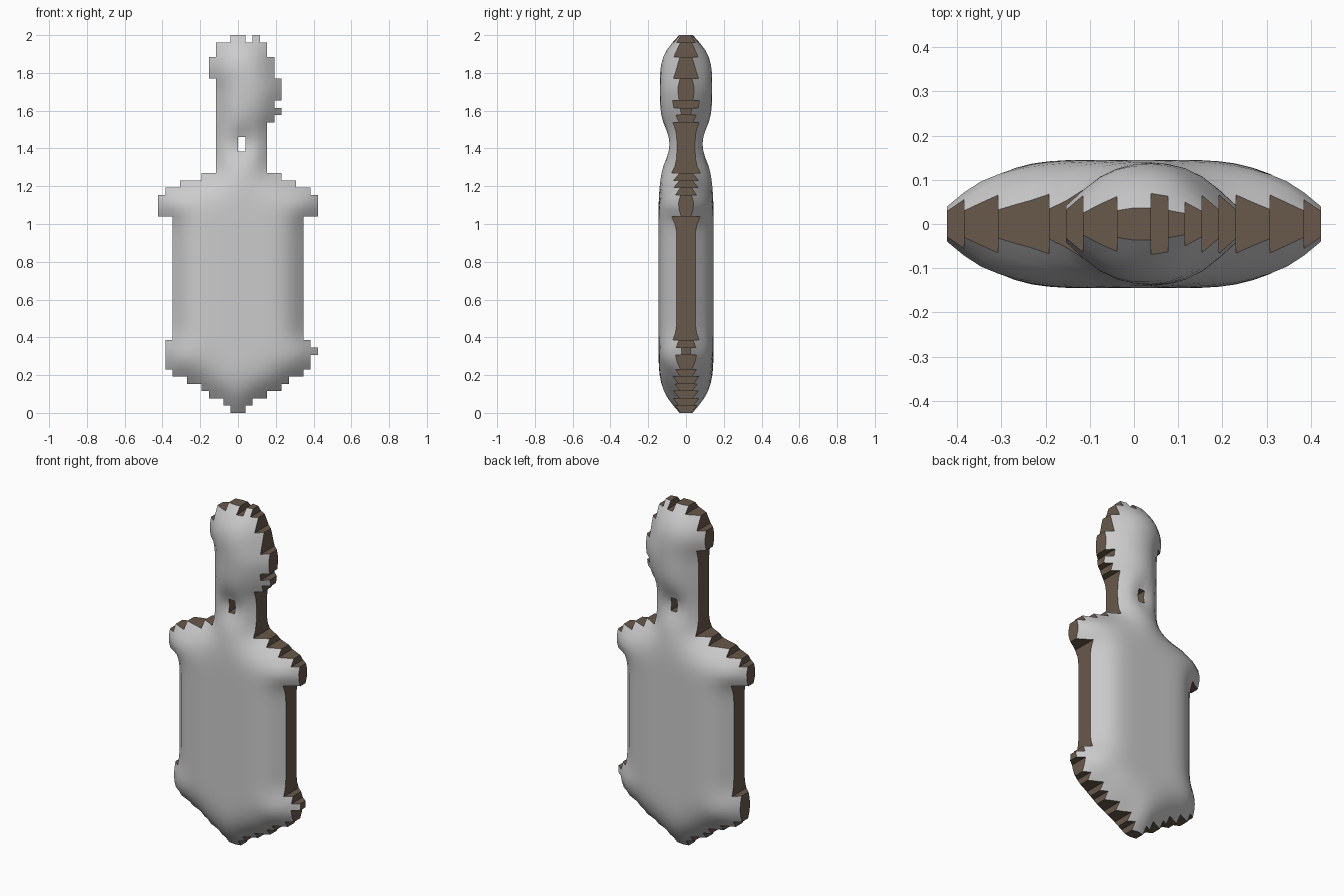
import bpy, math

if "Cube" in bpy.data.objects:
    bpy.data.objects.remove(bpy.data.objects["Cube"])

C = 2 / 52          # cell size of the stepped outline
T, D = 0.145, 5     # half thickness at the middle, bevel width in cells

# Stepped outline from bottom to top: (row count, left, right) in cells
RUNS = [(1, -1, 1), (1, -2, 2), (1, -4, 4), (1, -5, 6), (1, -7, 7), (1, -9, 9),
        (2, -10, 10), (1, -10, 11), (1, -10, 10), (17, -9, 9), (3, -11, 11),
        (1, -10, 10), (1, -8, 8), (1, -5, 6), (7, -3, 4), (1, -3, 5), (1, -3, 6),
        (1, -3, 5), (3, -3, 6), (3, -4, 5), (2, -3, 4), (1, -1, 3)]
HOLES = [(0, 36), (0, 37), (1, 51)]   # cord hole in the neck, notch at the top

cells, row = set(), 0
for count, left, right in RUNS:
    for k in range(row, row + count):
        cells |= {(i, k) for i in range(left, right)}
    row += count
cells -= set(HOLES)


# Rounded cross-section: thickness grows with the distance from the outline
def puff(i, k):
    if (i, k) not in cells:
        return 0.0
    d = min([math.hypot(a, b) for a in range(-D, D + 1) for b in range(-D, D + 1)
             if (i + a, k + b) not in cells] + [D])
    return T * math.sqrt(1 - (1 - d / D) ** 2)


def blur(h):
    w = {-1: 0.25, 0: 0.5, 1: 0.25}
    return {(i, k): sum(w[a] * w[b] * h.get((i + a, k + b), 0.0) for a in w for b in w)
            for i, k in h}


height = {(i, k): puff(i, k) for i in range(-15, 15) for k in range(-4, 56)}
height = blur(blur(height))


def corner(i, k, side):
    y = sum(height[i - a, k - b] for a in (0, 1) for b in (0, 1)) / 4
    return (i * C, side * y, k * C)


def make(name, quads, smooth):
    index, verts, faces = {}, [], []
    for quad in quads:
        face = []
        for key in quad:
            if key not in index:
                index[key] = len(verts)
                verts.append(corner(*key))
            face.append(index[key])
        faces.append(face)
    mesh = bpy.data.meshes.new(name)
    mesh.from_pydata(verts, [], faces)
    mesh.polygons.foreach_set("use_smooth", [smooth] * len(faces))
    mesh.update()
    ob = bpy.data.objects.new(name, mesh)
    bpy.context.collection.objects.link(ob)
    return ob


# Puffed front and back shells
ring = [(0, 0), (1, 0), (1, 1), (0, 1)]
for name, side in (("front_shell", -1), ("back_shell", 1)):
    order = ring if side < 0 else ring[::-1]
    make(name, [[(i + a, k + b, side) for a, b in order] for i, k in sorted(cells)], True)

# Brown side walls along every outer step and the hole
walls = []
for i, k in sorted(cells):
    for n, (di, dk) in enumerate([(0, -1), (1, 0), (0, 1), (-1, 0)]):
        if (i + di, k + dk) not in cells:
            (a, b), (c, d) = ring[n], ring[(n + 1) % 4]
            walls.append([(i + a, k + b, -1), (i + a, k + b, 1),
                          (i + c, k + d, 1), (i + c, k + d, -1)])
rim = make("edge_band", walls, False)
brown = bpy.data.materials.new("brown")
brown.diffuse_color = (0.14, 0.10, 0.07, 1)
brown.use_nodes = True
brown.node_tree.nodes["Principled BSDF"].inputs["Base Color"].default_value = brown.diffuse_color
rim.data.materials.append(brown)
